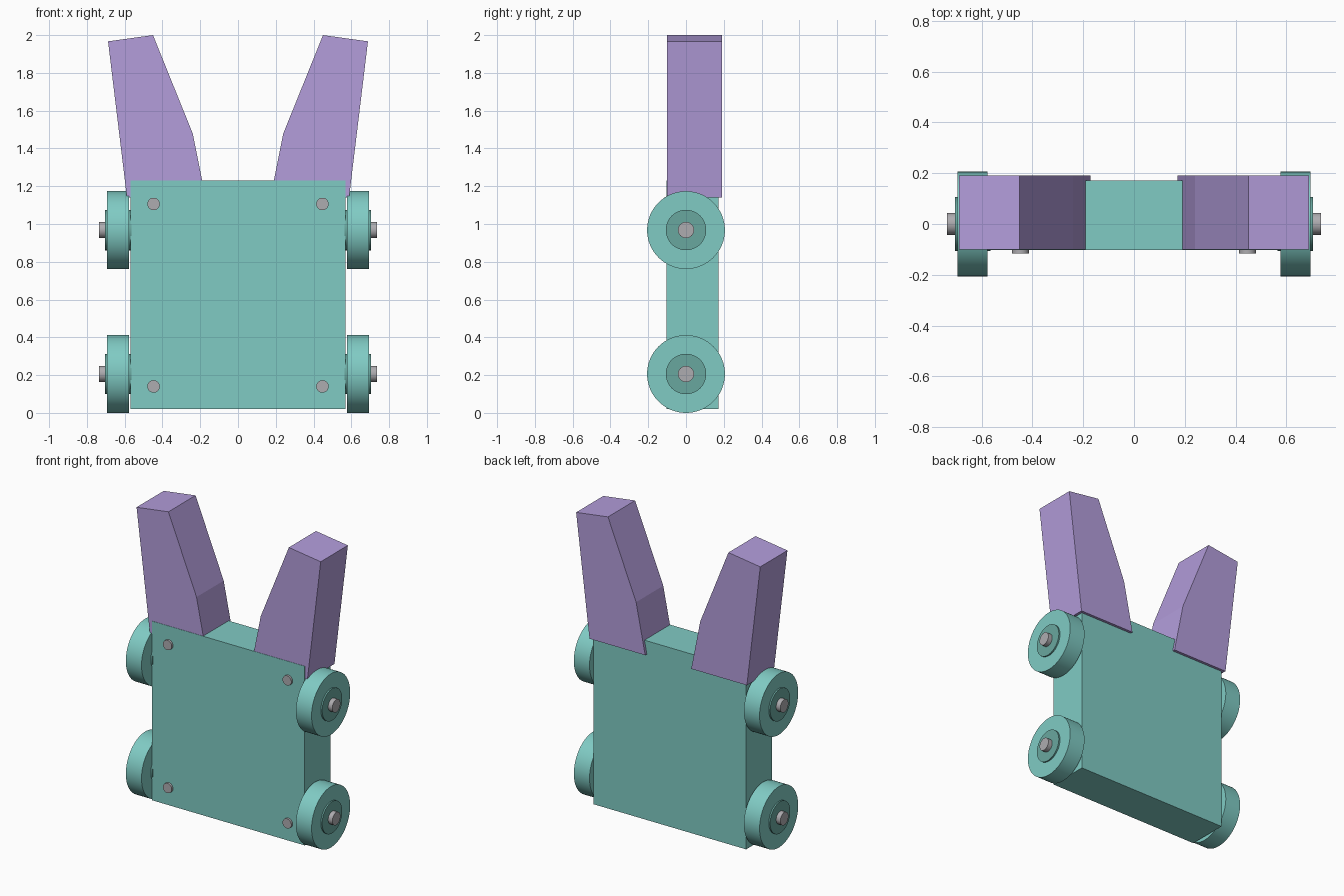
import bpy, bmesh
from math import pi
from mathutils import Matrix, Vector

old = bpy.data.objects.get("Cube")
if old:
    bpy.data.objects.remove(old, do_unlink=True)


def material(name, rgb):
    """Flat material from 0-255 sRGB, stored as linear."""
    lin = [((c / 255 + 0.055) / 1.055) ** 2.4 for c in rgb]
    m = bpy.data.materials.new(name)
    m.use_nodes = True
    m.diffuse_color = (*lin, 1)
    m.node_tree.nodes["Principled BSDF"].inputs["Base Color"].default_value = (*lin, 1)
    return m


teal = material("teal", (128, 203, 196))
dark_teal = material("dark teal", (105, 167, 159))
purple = material("lavender", (179, 157, 219))
grey = material("grey metal", (174, 172, 176))


def add_object(name, bm, mat):
    bmesh.ops.recalc_face_normals(bm, faces=bm.faces)
    mesh = bpy.data.meshes.new(name)
    bm.to_mesh(mesh)
    bm.free()
    mesh.materials.append(mat)
    ob = bpy.data.objects.new(name, mesh)
    bpy.context.collection.objects.link(ob)
    return ob


def prism(name, profile, y0, y1, mat):
    """Extrude an x-z outline from y0 to y1."""
    bm = bmesh.new()
    face = bm.faces.new([bm.verts.new((x, y0, z)) for x, z in profile])
    new = bmesh.ops.extrude_face_region(bm, geom=[face])["geom"]
    bmesh.ops.translate(bm, vec=(0, y1 - y0, 0),
                        verts=[v for v in new if isinstance(v, bmesh.types.BMVert)])
    return add_object(name, bm, mat)


def cylinder(name, start, end, radius, mat, sides=64):
    """Smooth-sided cylinder between two points."""
    a, b = Vector(start), Vector(end)
    axis = b - a
    bm = bmesh.new()
    turn = axis.to_track_quat('Z', 'Y').to_matrix().to_4x4()
    bmesh.ops.create_cone(bm, cap_ends=True, segments=sides, radius1=radius,
                          radius2=radius, depth=axis.length,
                          matrix=Matrix.Translation((a + b) / 2) @ turn)
    ob = add_object(name, bm, mat)
    bpy.ops.object.select_all(action='DESELECT')
    ob.select_set(True)
    bpy.context.view_layer.objects.active = ob
    bpy.ops.object.shade_smooth_by_angle(angle=pi / 6)
    return ob


# Main slab
prism("body", [(-0.57, 0.02), (0.57, 0.02), (0.57, 1.23), (-0.57, 1.23)],
      -0.102, 0.172, teal)

horn = [(0.172, 1.14), (0.588, 1.14), (0.688, 1.967), (0.45, 2.0), (0.24, 1.48)]

for side, s in (("left", 1), ("right", -1)):
    # Tapered horns, slightly deeper than the slab
    prism(f"{side}_horn", [(s * x, z) for x, z in horn], -0.1, 0.19, purple)

    for level, wheel_z, screw_z in (("lower", 0.206, 0.14), ("upper", 0.968, 1.106)):
        # Wheel, hub and axle end
        for part, x0, x1, radius, mat in (("wheel", 0.577, 0.694, 0.206, teal),
                                          ("hub", 0.565, 0.704, 0.107, dark_teal),
                                          ("axle", 0.55, 0.735, 0.043, grey)):
            cylinder(f"{level}_{side}_{part}", (s * x0, 0, wheel_z),
                     (s * x1, 0, wheel_z), radius, mat)
        # Screw head on the front
        cylinder(f"{level}_{side}_screw", (s * 0.447, -0.08, screw_z),
                 (s * 0.447, -0.116, screw_z), 0.033, grey, 32)
